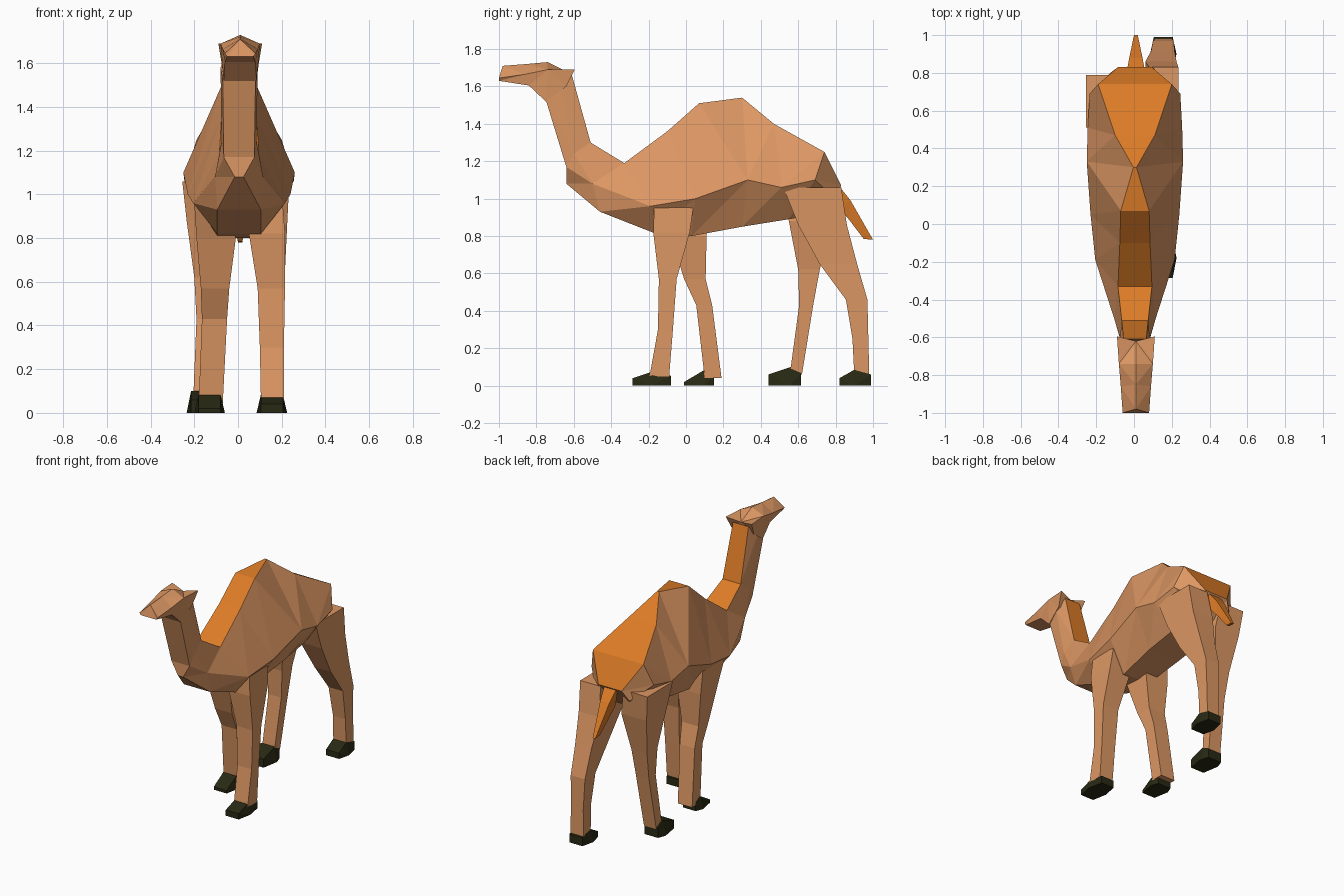
import bpy, bmesh


def material(name, rgb):
    m = bpy.data.materials.new(name)
    m.diffuse_color = (*rgb, 1)
    return m


TAN = material("tan", (0.72, 0.31, 0.125))
ORANGE = material("orange", (0.72, 0.20, 0.02))
DARK = material("dark_hoof", (0.022, 0.022, 0.007))


def loft(name, rings, mats, stripe=None):
    """Skin a list of equal rings; side number `stripe` gets the second material."""
    bm = bmesh.new()
    rows = [[bm.verts.new(p) for p in r] for r in rings]
    n = len(rows[0])
    for a, b in zip(rows, rows[1:]):
        for j in range(n):
            k = (j + 1) % n
            f = bm.faces.new((a[j], a[k], b[k], b[j]))
            f.material_index = 1 if j == stripe else 0
    bm.faces.new(rows[0])
    bm.faces.new(rows[-1])
    bmesh.ops.remove_doubles(bm, verts=bm.verts, dist=0.0005)
    bmesh.ops.triangulate(bm, faces=bm.faces)
    bmesh.ops.recalc_face_normals(bm, faces=bm.faces)
    me = bpy.data.meshes.new(name)
    bm.to_mesh(me)
    bm.free()
    for m in mats:
        me.materials.append(m)
    ob = bpy.data.objects.new(name, me)
    bpy.context.collection.objects.link(ob)
    return ob


def section(ty, tz, tw, my, mz, mw, ly, lz, lw, cx=0.005):
    """Six-sided section from top, middle and low (y, z, half width)."""
    return [(cx - tw, ty, tz), (cx + tw, ty, tz), (cx + mw, my, mz),
            (cx + lw, ly, lz), (cx - lw, ly, lz), (cx - mw, my, mz)]


# Neck, hump and trunk, with a coloured strip along the back
body = [
    (-0.61, 1.66, 0.06, -0.67, 1.58, 0.085, -0.75, 1.53, 0.075),
    (-0.51, 1.30, 0.07, -0.60, 1.24, 0.080, -0.64, 1.17, 0.07),
    (-0.33, 1.19, 0.09, -0.50, 1.08, 0.110, -0.64, 1.08, 0.02),
    (-0.10, 1.36, 0.08, -0.19, 0.96, 0.210, -0.46, 0.93, 0.10),
    (0.07, 1.51, 0.075, 0.05, 1.00, 0.235, -0.18, 0.82, 0.10),
    (0.30, 1.54, 0.008, 0.33, 1.10, 0.255, 0.03, 0.80, 0.10),
    (0.47, 1.40, 0.105, 0.51, 1.06, 0.25, 0.30, 0.85, 0.12),
    (0.74, 1.25, 0.195, 0.69, 1.10, 0.24, 0.55, 0.89, 0.12),
    (0.83, 1.07, 0.09, 0.80, 1.00, 0.13, 0.72, 0.92, 0.06),
]
loft("body", [section(*s) for s in body], [TAN, ORANGE], stripe=0)

# Head with a central ridge and raised ears at the back
head = [
    (-0.98, 1.71, 0, -1.00, 1.645, 0.07, -1.00, 1.63, 0.06),
    (-0.85, 1.72, 0, -0.86, 1.665, 0.08, -0.84, 1.605, 0.07),
    (-0.74, 1.73, 0, -0.74, 1.69, 0.09, -0.75, 1.52, 0.075),
    (-0.62, 1.67, 0, -0.595, 1.69, 0.10, -0.64, 1.60, 0.085),
]
loft("head", [section(*s, cx=0.01) for s in head], [TAN])

# Tail
loft("tail", [
    [(-0.04, 0.80, 1.09), (0.06, 0.80, 1.09), (0.05, 0.82, 0.95), (-0.03, 0.82, 0.95)],
    [(-0.025, 0.88, 0.99), (0.045, 0.88, 0.99), (0.035, 0.87, 0.89), (-0.02, 0.87, 0.89)],
    [(0.0, 1.0, 0.78), (0.02, 1.0, 0.78), (0.02, 0.95, 0.785), (0.0, 0.95, 0.785)],
], [ORANGE])


def leg(name, levels):
    """Four-sided leg from levels of (z, front y, back y, left x, right x)."""
    loft(name, [[(l, f, z), (r, f, z), (r, b, z), (l, b, z)]
                for z, f, b, l, r in levels], [TAN])


leg("right_front_leg", [
    (0.96, -0.17, 0.04, 0.08, 0.205), (0.82, -0.175, 0.02, 0.05, 0.215),
    (0.57, -0.145, -0.05, 0.09, 0.215), (0.30, -0.15, -0.07, 0.10, 0.21),
    (0.05, -0.195, -0.09, 0.105, 0.21)])
leg("left_front_leg", [
    (0.96, -0.14, 0.10, -0.20, -0.05), (0.80, -0.08, 0.11, -0.19, -0.01),
    (0.57, -0.01, 0.105, -0.17, -0.04), (0.43, 0.055, 0.14, -0.165, -0.05),
    (0.04, 0.10, 0.19, -0.18, -0.07)])
leg("right_rear_leg", [
    (1.06, 0.52, 0.83, 0.08, 0.235), (0.86, 0.60, 0.86, 0.06, 0.225),
    (0.65, 0.715, 0.915, 0.09, 0.215), (0.46, 0.855, 0.97, 0.10, 0.21),
    (0.25, 0.89, 0.975, 0.11, 0.205), (0.05, 0.90, 0.98, 0.105, 0.205)])
leg("left_rear_leg", [
    (1.06, 0.51, 0.79, -0.255, -0.07), (0.88, 0.55, 0.77, -0.235, -0.04),
    (0.62, 0.60, 0.715, -0.20, -0.08), (0.43, 0.605, 0.68, -0.19, -0.09),
    (0.06, 0.555, 0.62, -0.205, -0.11)])


def hoof(name, y0, y1, x0, x1, peak, toe, top):
    """Wedge hoof rising from the toe to a narrow top edge."""
    m = 0.02
    loft(name, [
        [(x0 + m, y0, 0), (x1 - m, y0, 0), (x1 - m, y0, toe), (x0 + m, y0, toe)],
        [(x0, peak, 0), (x1, peak, 0), (x1 - m, peak, top), (x0 + m, peak, top)],
        [(x0 + m, y1, 0), (x1 - m, y1, 0), (x1 - m, y1, top * 0.7), (x0 + m, y1, top * 0.7)],
    ], [DARK])


hoof("right_front_hoof", -0.285, -0.08, 0.085, 0.225, -0.18, 0.04, 0.075)
hoof("left_front_hoof", -0.01, 0.15, -0.20, -0.06, 0.10, 0.02, 0.085)
hoof("right_rear_hoof", 0.82, 0.99, 0.085, 0.225, 0.90, 0.04, 0.085)
hoof("left_rear_hoof", 0.44, 0.615, -0.235, -0.09, 0.56, 0.06, 0.10)
